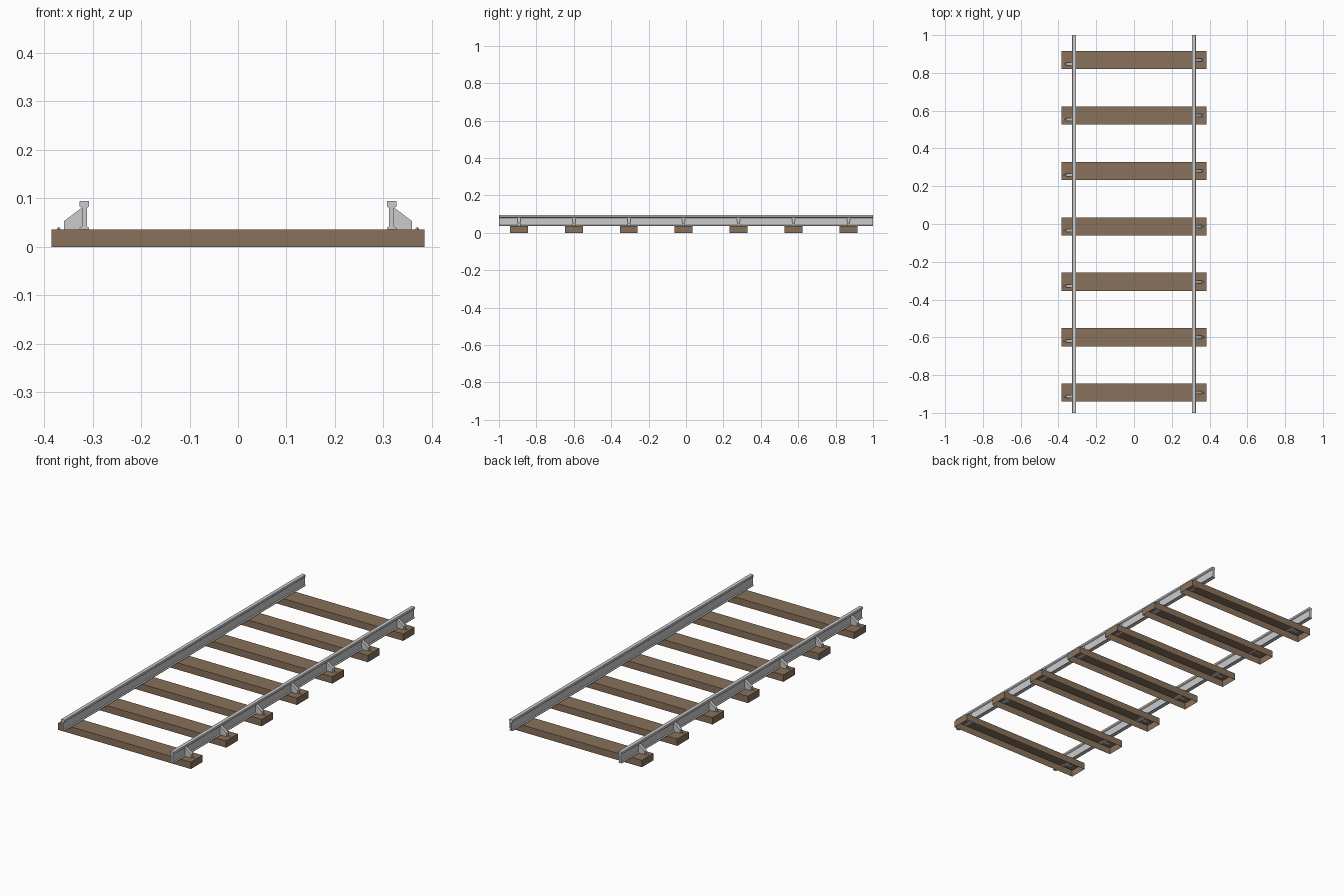
import bpy, bmesh

if "Cube" in bpy.data.objects:
    bpy.data.objects.remove(bpy.data.objects["Cube"])

wood = bpy.data.materials.new("wood")
wood.diffuse_color = (0.25, 0.165, 0.105, 1)
wood.use_nodes = True
wood.node_tree.nodes["Principled BSDF"].inputs["Base Color"].default_value = wood.diffuse_color


def finish(name, bm, mat=None):
    bmesh.ops.recalc_face_normals(bm, faces=bm.faces)
    me = bpy.data.meshes.new(name)
    bm.to_mesh(me)
    bm.free()
    if mat:
        me.materials.append(mat)
    ob = bpy.data.objects.new(name, me)
    bpy.context.collection.objects.link(ob)
    return ob


def extrude_profile(name, pts, y0, y1):
    """Extrude an x-z outline along y."""
    bm = bmesh.new()
    face = bm.faces.new([bm.verts.new((x, y0, z)) for x, z in pts])
    new = bmesh.ops.extrude_face_region(bm, geom=[face])["geom"]
    bmesh.ops.translate(bm, vec=(0, y1 - y0, 0),
                        verts=[v for v in new if isinstance(v, bmesh.types.BMVert)])
    return finish(name, bm)


def sleeper(name, y):
    """Wooden block with an open underside."""
    bm = bmesh.new()
    bmesh.ops.create_cube(bm, size=1)
    bmesh.ops.scale(bm, vec=(0.77, 0.096, 0.036), verts=bm.verts)
    bmesh.ops.translate(bm, vec=(0, y, 0.018), verts=bm.verts)
    bottom = [f for f in bm.faces if f.calc_center_median().z < 0.001]
    bmesh.ops.delete(bm, geom=bottom, context='FACES')
    return finish(name, bm, wood)


def bolt(name, x, y):
    bm = bmesh.new()
    bmesh.ops.create_cone(bm, cap_ends=True, segments=6, radius1=0.004,
                          radius2=0.003, depth=0.004)
    bmesh.ops.translate(bm, vec=(x, y, 0.038), verts=bm.verts)
    return finish(name, bm)


# Half outline of the rail: foot, web, head
half = [(0.010, 0.036), (0.010, 0.039), (0.005, 0.042), (0.005, 0.080),
        (0.008, 0.082), (0.010, 0.084), (0.010, 0.093), (0.009, 0.0945)]
outline = half + [(-x, z) for x, z in reversed(half)]

# Bracket outline measured outward from the track centre
bracket = [(0.318, 0.036), (0.359, 0.036), (0.359, 0.053), (0.322, 0.081), (0.318, 0.081)]

for side, s, dy in (("left", -1, -0.021), ("right", 1, 0.0)):
    extrude_profile(f"{side}_rail", [(x + s * 0.317, z) for x, z in outline], -1, 1)
    for i in range(7):
        y = -0.893 + 0.2935 * i + dy
        extrude_profile(f"{side}_bracket_{i}", [(s * x, z) for x, z in bracket],
                        y - 0.008, y + 0.008)
        bolt(f"{side}_bolt_{i}", s * 0.37, y)

for i in range(7):
    sleeper(f"sleeper_{i}", -0.893 + 0.2935 * i)
